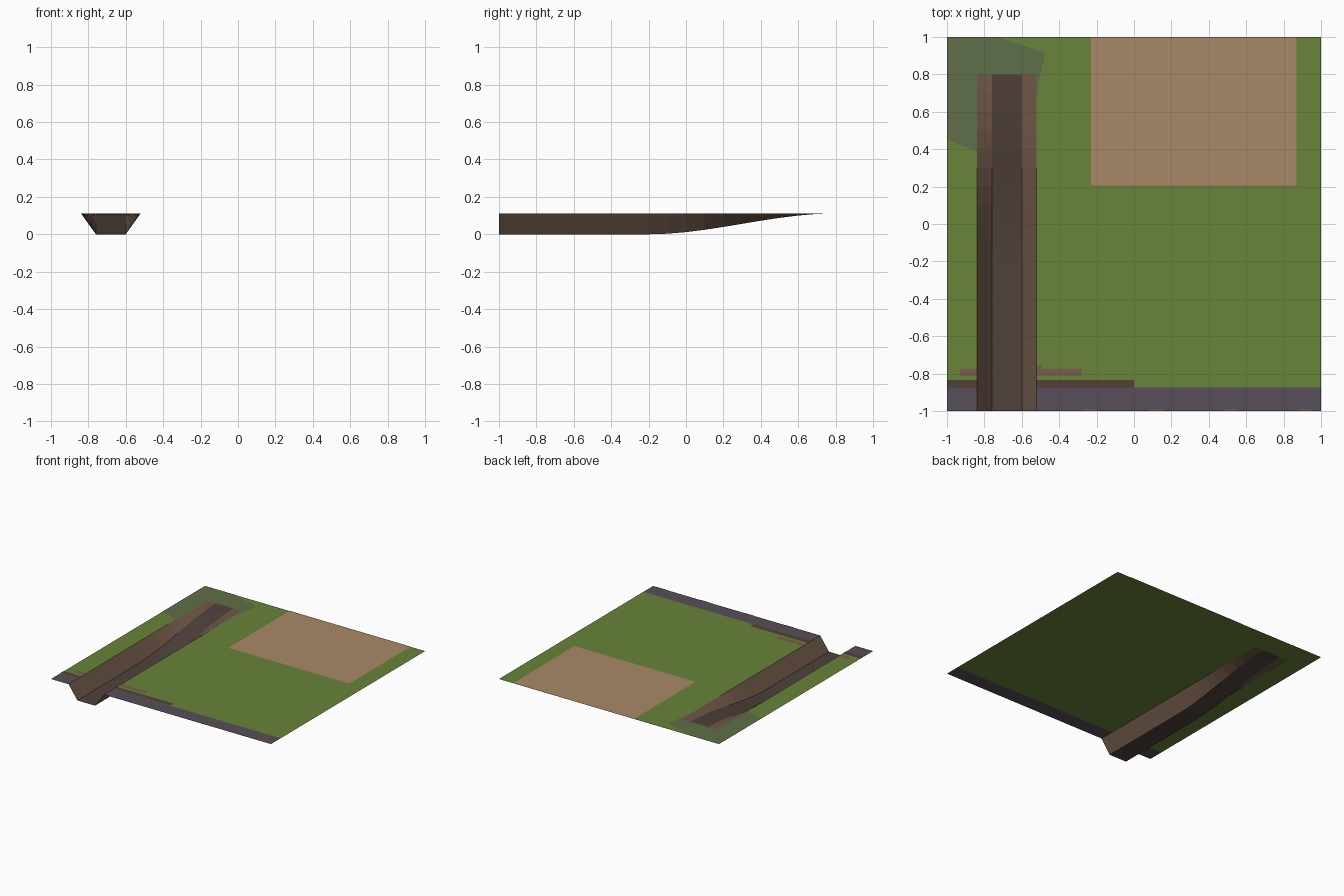
import bpy, bmesh

cube = bpy.data.objects.get("Cube")
if cube:
    bpy.data.objects.remove(cube, do_unlink=True)


def material(name, hex_colour):
    def linear(c):
        return c / 12.92 if c <= 0.04045 else ((c + 0.055) / 1.055) ** 2.4
    rgb = [linear(int(hex_colour[i:i + 2], 16) / 255) for i in (0, 2, 4)]
    m = bpy.data.materials.new(name)
    m.use_nodes = True
    m.diffuse_color = (*rgb, 1)
    m.node_tree.nodes["Principled BSDF"].inputs["Base Color"].default_value = (*rgb, 1)
    return m


grass = material("grass green", "68833A")
paving = material("paving purple grey", "574E59")
sand = material("sand tan", "A98968")
moss = material("moss grey green", "5F6E48")
earth = material("bank brown", "705848")
mud = material("bed dark brown", "50413C")
timber = material("timber dark brown", "523F37")
clay = material("clay pink brown", "775B4C")
marker = material("marker orange brown", "8F6442")

TOP = 0.112                    # ground level
OUT_L, OUT_R = -0.84, -0.52    # channel rim
IN_L, IN_R = -0.76, -0.60      # channel bed
END, KERB = 0.80, -0.875       # channel head, edge of paving


def sheet(name, polygons, mats, z=TOP, pick=None):
    """Flat or folded sheet made from polygons; 2D points lie at height z."""
    bm = bmesh.new()
    for poly in polygons:
        bm.faces.new([bm.verts.new((p[0], p[1], p[2] if len(p) > 2 else z)) for p in poly])
    bmesh.ops.remove_doubles(bm, verts=bm.verts, dist=0.0001)
    bm.normal_update()
    for f in bm.faces:
        if f.normal.z < 0:
            f.normal_flip()
        if pick:
            f.material_index = pick(f)
    me = bpy.data.meshes.new(name)
    bm.to_mesh(me)
    bm.free()
    for m in mats:
        me.materials.append(m)
    ob = bpy.data.objects.new(name, me)
    bpy.context.collection.objects.link(ob)
    return ob


def rect(x0, x1, y0, y1):
    return [(x0, y0), (x1, y0), (x1, y1), (x0, y1)]


# Ground with a slot left open for the channel
sheet("lawn", [rect(-1, OUT_L, KERB, END), rect(OUT_R, 1, KERB, END),
               [(-1, END), (OUT_L, END), (OUT_R, END), (1, END), (1, 1), (-1, 1)]], [grass])
sheet("paving_strip", [rect(-1, OUT_L, -1, KERB), rect(OUT_R, 1, -1, KERB)], [paving])


# Channel whose bed rises smoothly to ground level
def bed_height(y):
    t = min(max((y + 0.2) / (END + 0.2), 0), 1)
    return TOP * t * t * (3 - 2 * t)


rows = [-1] + [-0.2 + 0.1 * i for i in range(11)]
faces = []
for a, b in zip(rows, rows[1:]):
    section = [[(OUT_L, y, TOP), (IN_L, y, bed_height(y)),
                (IN_R, y, bed_height(y)), (OUT_R, y, TOP)] for y in (a, b)]
    for i in range(3):
        faces.append([section[0][i], section[0][i + 1], section[1][i + 1], section[1][i]])
sheet("channel", faces, [earth, mud],
      pick=lambda f: int(IN_L < f.calc_center_median().x < IN_R))

# Thin surface patches
sheet("sand_court", [rect(-0.23, 0.87, 0.205, 1)], [sand], TOP + 0.002)
sheet("mossy_patch", [[(-1, 0.45), (OUT_L, 0.39), (OUT_L, END), (-1, END)],
                      [(-1, END), (OUT_R, END), (-0.50, END), (-0.475, 0.915), (-0.73, 1), (-1, 1)],
                      [(OUT_R, 0.69), (-0.50, END), (OUT_R, END)]], [moss], TOP + 0.001)
sheet("timber_edging", [rect(-1, OUT_L, KERB, -0.835), rect(OUT_R, 0, KERB, -0.835)],
      [timber], TOP + 0.002)
sheet("clay_step", [rect(-0.93, OUT_L, -0.81, -0.775), rect(OUT_R, -0.28, -0.81, -0.775),
                    rect(OUT_R, -0.495, -0.775, -0.755)], [clay], TOP + 0.002)
sheet("kerb_markers", [rect(x, x + 0.08, -1, -0.992) for x in (-0.28, 0.08, 0.48, 0.88)],
      [marker], TOP + 0.002)
